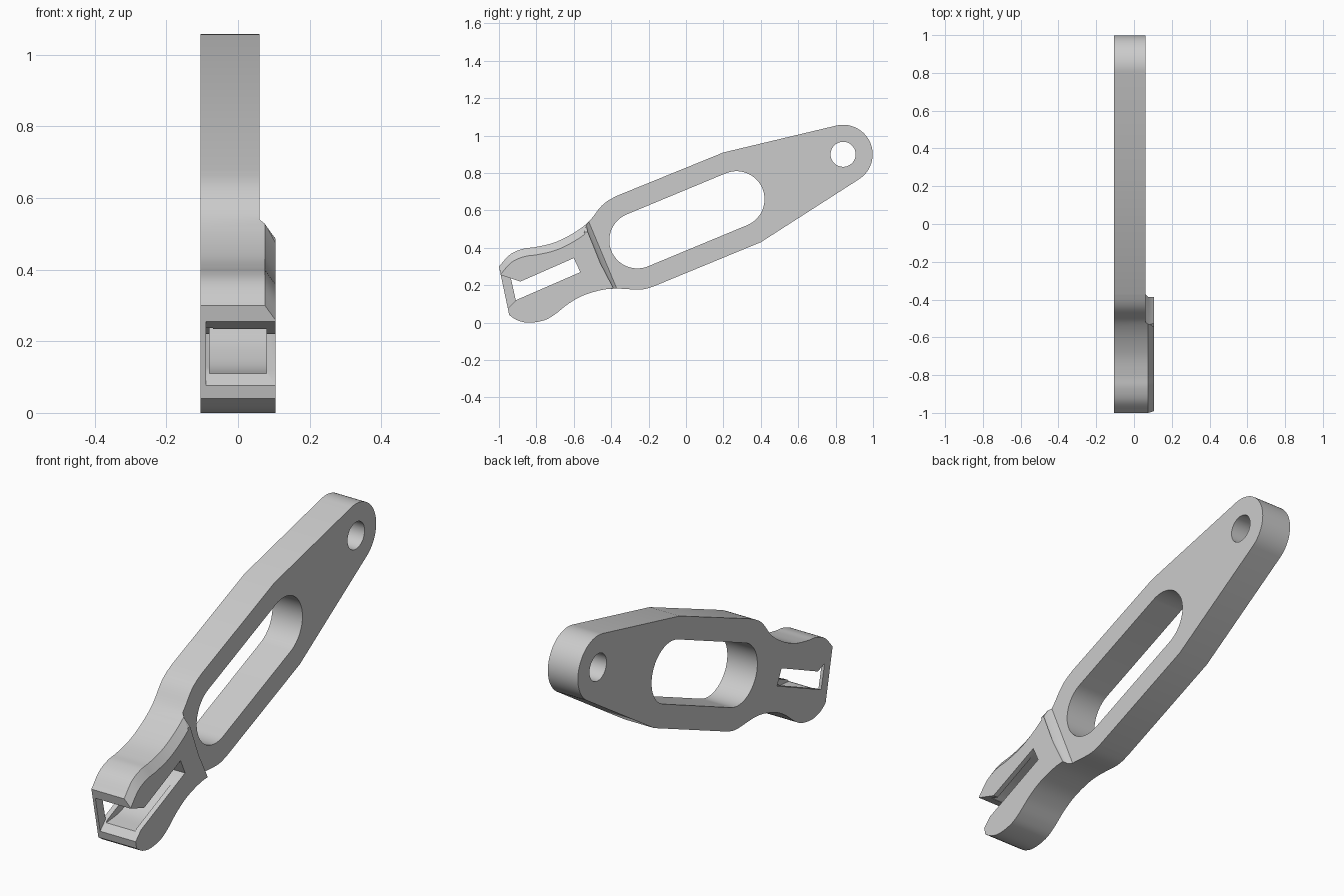
import bpy
import bmesh
from math import sin, cos, radians
from mathutils import Vector

if "Cube" in bpy.data.objects:
    bpy.data.objects.remove(bpy.data.objects["Cube"])

grey = bpy.data.materials.new("plain grey")
grey.use_nodes = True
GREY = (0.6, 0.6, 0.6, 1)
grey.diffuse_color = GREY
grey.node_tree.nodes["Principled BSDF"].inputs["Base Color"].default_value = GREY


def spline(points, steps=5):
    """Smooth curve through a few points."""
    p = [Vector(q) for q in points]
    p = [2 * p[0] - p[1]] + p + [2 * p[-1] - p[-2]]
    out = []
    for a, b, c, d in zip(p, p[1:], p[2:], p[3:]):
        for i in range(steps):
            t = i / steps
            out.append((2 * b + (c - a) * t + (2 * a - 5 * b + 4 * c - d) * t**2
                        + (3 * b - a - 3 * c + d) * t**3) / 2)
    return out + [p[-2]]


def arc(centre, r, start, end, steps=28):
    angles = [radians(start + (end - start) * i / steps) for i in range(steps + 1)]
    return [Vector((centre[0] + r * cos(a), centre[1] + r * sin(a))) for a in angles]


def prism(points, x0, x1):
    """Solid with a side profile in (y, z), running from x0 to x1."""
    bm = bmesh.new()
    a, b = [[bm.verts.new((x, p[0], p[1])) for p in points] for x in (x0, x1)]
    bm.faces.new(a)
    cap = bm.faces.new(b)
    for i in range(len(a)):
        bm.faces.new((a[i - 1], a[i], b[i], b[i - 1]))
    return bm, cap, b


def make_object(name, bm):
    bmesh.ops.recalc_face_normals(bm, faces=bm.faces)
    mesh = bpy.data.meshes.new(name)
    bm.to_mesh(mesh)
    bm.free()
    mesh.materials.append(grey)
    obj = bpy.data.objects.new(name, mesh)
    bpy.context.collection.objects.link(obj)
    return obj


# Outline of the whole lever
top_curve = spline([(-1, 0.3), (-0.94, 0.365), (-0.87, 0.395), (-0.8, 0.405), (-0.7, 0.43),
                    (-0.6, 0.48), (-0.52, 0.54), (-0.46, 0.615), (-0.42, 0.65), (-0.37, 0.678)])
bottom_curve = spline([(-0.17, 0.195), (-0.22, 0.18), (-0.27, 0.177), (-0.37, 0.182),
                       (-0.45, 0.175), (-0.55, 0.145), (-0.63, 0.1), (-0.7, 0.045),
                       (-0.76, 0.012), (-0.84, 0), (-0.9, 0.012), (-0.945, 0.04)])
outline = (top_curve + [(0.2, 0.91)] + arc((0.84, 0.9), 0.158, 103, -57)
           + [(0.4, 0.43)] + bottom_curve)
bm, cap, rim = prism(outline, -0.105, 0.06)


# Raised head pad with a ramp behind it and a chamfer on its upper edge
def nearest(verts, y, z):
    return min(verts, key=lambda v: (v.co.y - y)**2 + (v.co.z - z)**2)


back_top, back_low = nearest(rim, -0.52, 0.54), nearest(rim, -0.37, 0.182)
other, _ = bmesh.utils.face_split(cap, back_top, back_low)
head = min((cap, other), key=lambda f: f.calc_center_median().y)
for rise, top_shift, low_shift in ((0.015, (-0.01, -0.012), (-0.017, 0)),
                                   (0.03, (-0.015, -0.043), (-0.033, -0.002))):
    back = [nearest(head.verts, *p) for p in ((-0.52, 0.54), (-0.37, 0.182))]
    back_co = [v.co.copy() for v in back]
    head = bmesh.ops.extrude_discrete_faces(bm, faces=[head])["faces"][0]
    corners = [nearest(head.verts, c.y, c.z) for c in back_co]
    for v in head.verts:
        v.co.x += rise
        if v in corners:
            shift = top_shift if v is corners[0] else low_shift
            v.co += Vector((0, *shift))
        elif rise > 0.02 and v.co.z > 0.25:
            v.co += Vector((0, 0.009, -0.041))
lever = make_object("lever_body", bm)

# Cut-outs: long window, pivot hole, head slot, its flared mouth and inner hollow
window = arc((-0.26, 0.44), 0.15, 113, 293) + arc((0.27, 0.66), 0.15, -67, 113)
pivot = arc((0.84, 0.9), 0.067, 0, 350, 35)
slot = [(-0.885, 0.22), (-0.6, 0.345), (-0.565, 0.27), (-0.91, 0.12)]
mouth = [(-1.095, 0.29)] + slot + [(-1, 0.03)]
hollow = (spline([(-0.93, 0.237), (-0.88, 0.262), (-0.78, 0.3), (-0.62, 0.335)])
          + spline([(-0.63, 0.243), (-0.7, 0.18), (-0.8, 0.125), (-0.92, 0.108)]))
cuts = {"window": (window, -0.3, 0.3), "pivot": (pivot, -0.3, 0.3),
        "mouth": (mouth, -0.09, 0.3), "slot": ([(-0.937, 0.24)] + slot, -0.3, -0.07),
        "hollow": (hollow, -0.08, 0.08)}
for name, (points, x0, x1) in cuts.items():
    cutter = make_object(name + "_cutter", prism(points, x0, x1)[0])
    cutter.hide_render = True
    mod = lever.modifiers.new(name, "BOOLEAN")
    mod.operation, mod.solver, mod.object = "DIFFERENCE", "EXACT", cutter
    bpy.context.view_layer.objects.active = lever
    bpy.ops.object.modifier_apply(modifier=name)
    bpy.data.objects.remove(cutter)

# Smooth the curved walls, keep the rims crisp
bpy.ops.object.select_all(action="DESELECT")
lever.select_set(True)
bpy.context.view_layer.objects.active = lever
bpy.ops.object.shade_smooth_by_angle(angle=radians(22))
